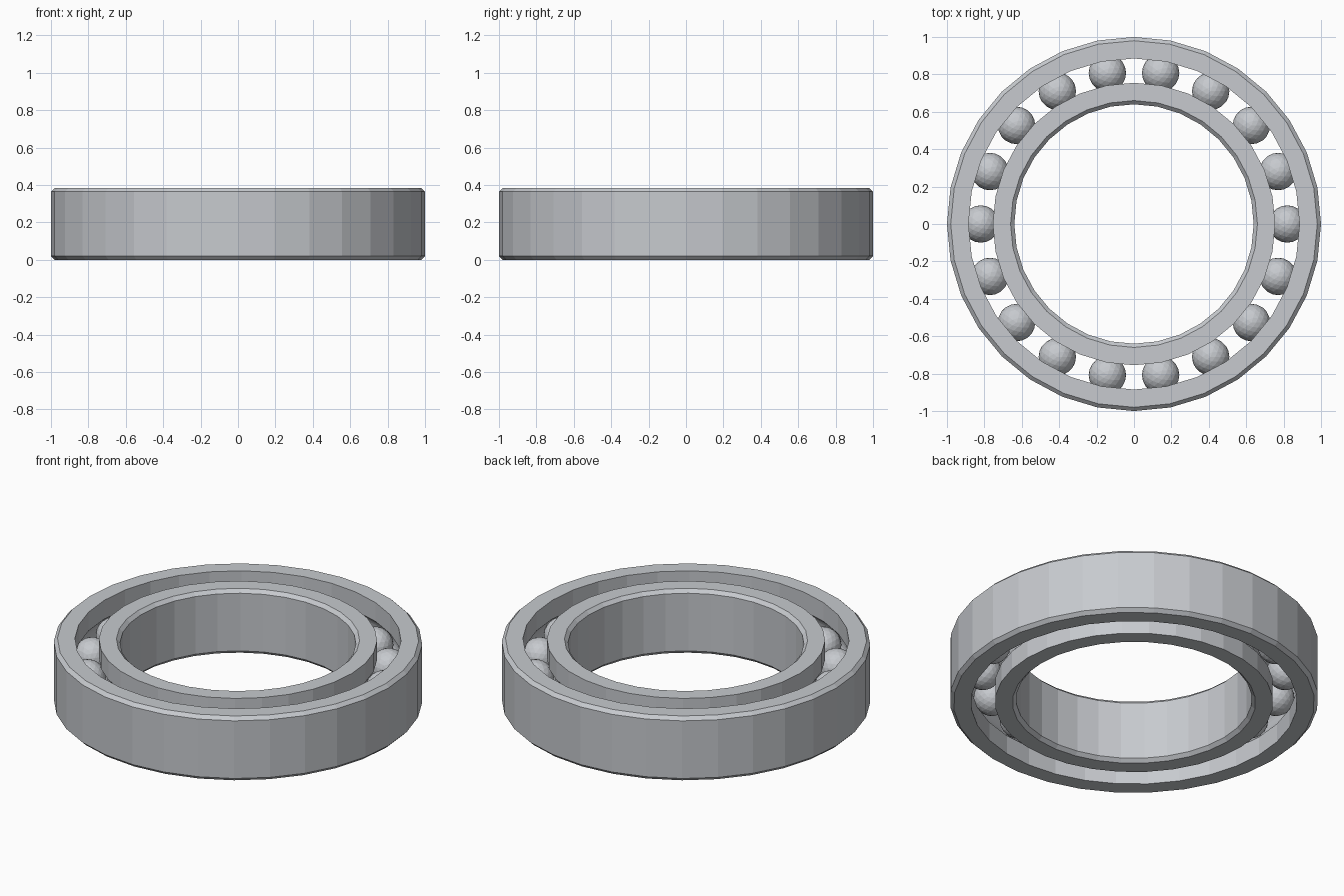
import bpy
import bmesh
import math
from mathutils import Matrix

cube = bpy.data.objects.get("Cube")
if cube:
    bpy.data.objects.remove(cube, do_unlink=True)

HEIGHT = 0.385
MID = HEIGHT / 2
CHAMFER = 0.02
SEGMENTS = 32
PITCH = 0.82          # radius of the circle of balls
BALL = 0.1
BALL_COUNT = 18
GROOVE = 0.103

steel = bpy.data.materials.new("brushed steel")
steel.use_nodes = True
colour = (0.57, 0.59, 0.62, 1)
steel.diffuse_color = colour
steel.node_tree.nodes["Principled BSDF"].inputs["Base Color"].default_value = colour


def add_object(name, bm):
    mesh = bpy.data.meshes.new(name)
    bm.to_mesh(mesh)
    bm.free()
    mesh.materials.append(steel)
    obj = bpy.data.objects.new(name, mesh)
    bpy.context.collection.objects.link(obj)
    return obj


def race(name, rim, wall):
    """Ring with a chamfered rim on one side and a ball groove on the other."""
    side = 1 if rim > wall else -1
    flat = rim - side * CHAMFER
    profile = [(wall, 0), (flat, 0), (rim, CHAMFER),
               (rim, HEIGHT - CHAMFER), (flat, HEIGHT), (wall, HEIGHT)]
    # Groove arc, running from its upper lip to its lower lip
    lip = math.acos(abs(wall - PITCH) / GROOVE)
    steps = 10
    for i in range(steps + 1):
        a = lip - 2 * lip * i / steps
        profile.append((PITCH + side * GROOVE * math.cos(a), MID + GROOVE * math.sin(a)))

    # Revolve the closed profile
    bm = bmesh.new()
    loops = []
    for s in range(SEGMENTS):
        t = math.tau * s / SEGMENTS
        loops.append([bm.verts.new((r * math.cos(t), r * math.sin(t), z)) for r, z in profile])
    n = len(profile)
    for s in range(SEGMENTS):
        a, b = loops[s], loops[(s + 1) % SEGMENTS]
        for i in range(n):
            j = (i + 1) % n
            bm.faces.new((a[i], b[i], b[j], a[j]))
    bmesh.ops.recalc_face_normals(bm, faces=bm.faces)
    return add_object(name, bm)


# Outer and inner rings
race("outer_ring", 1.0, 0.885)
race("inner_ring", 0.64, 0.755)

# Balls, evenly spaced in the groove
for k in range(BALL_COUNT):
    t = math.tau * k / BALL_COUNT
    bm = bmesh.new()
    place = Matrix.Translation((PITCH * math.cos(t), PITCH * math.sin(t), MID))
    bmesh.ops.create_icosphere(bm, subdivisions=3, radius=BALL, matrix=place)
    add_object(f"ball_{k + 1}", bm)
